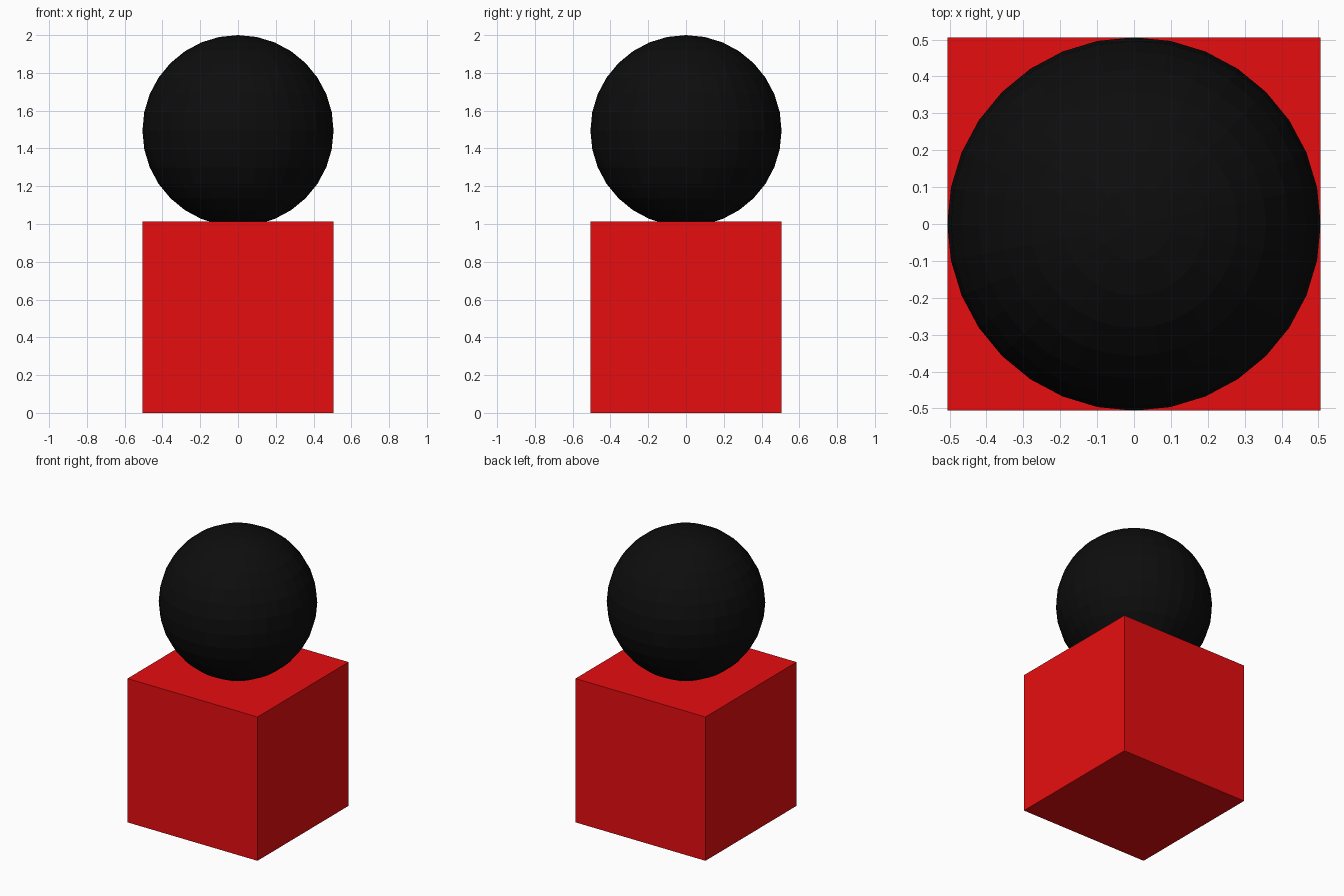
import bpy

if "Cube" in bpy.data.objects:
    bpy.data.objects.remove(bpy.data.objects["Cube"])

S = 0.506          # half the cube's side, also the ball's radius


def finish(name, color):
    obj = bpy.context.object
    obj.name = obj.data.name = name
    mat = bpy.data.materials.new(name + "_material")
    mat.diffuse_color = (*color, 1.0)
    mat.use_nodes = True
    mat.node_tree.nodes["Principled BSDF"].inputs["Base Color"].default_value = mat.diffuse_color
    obj.data.materials.append(mat)


# Red cube standing on the floor
bpy.ops.mesh.primitive_cube_add(size=2 * S, location=(0, 0, S))
finish("base_cube", (0.8, 0.004, 0.005))

# Black faceted ball, sunk slightly into the cube's top
bpy.ops.mesh.primitive_uv_sphere_add(segments=32, ring_count=16, radius=S,
                                     location=(0, 0, 2 - S))
finish("ball", (0.004, 0.004, 0.004))
